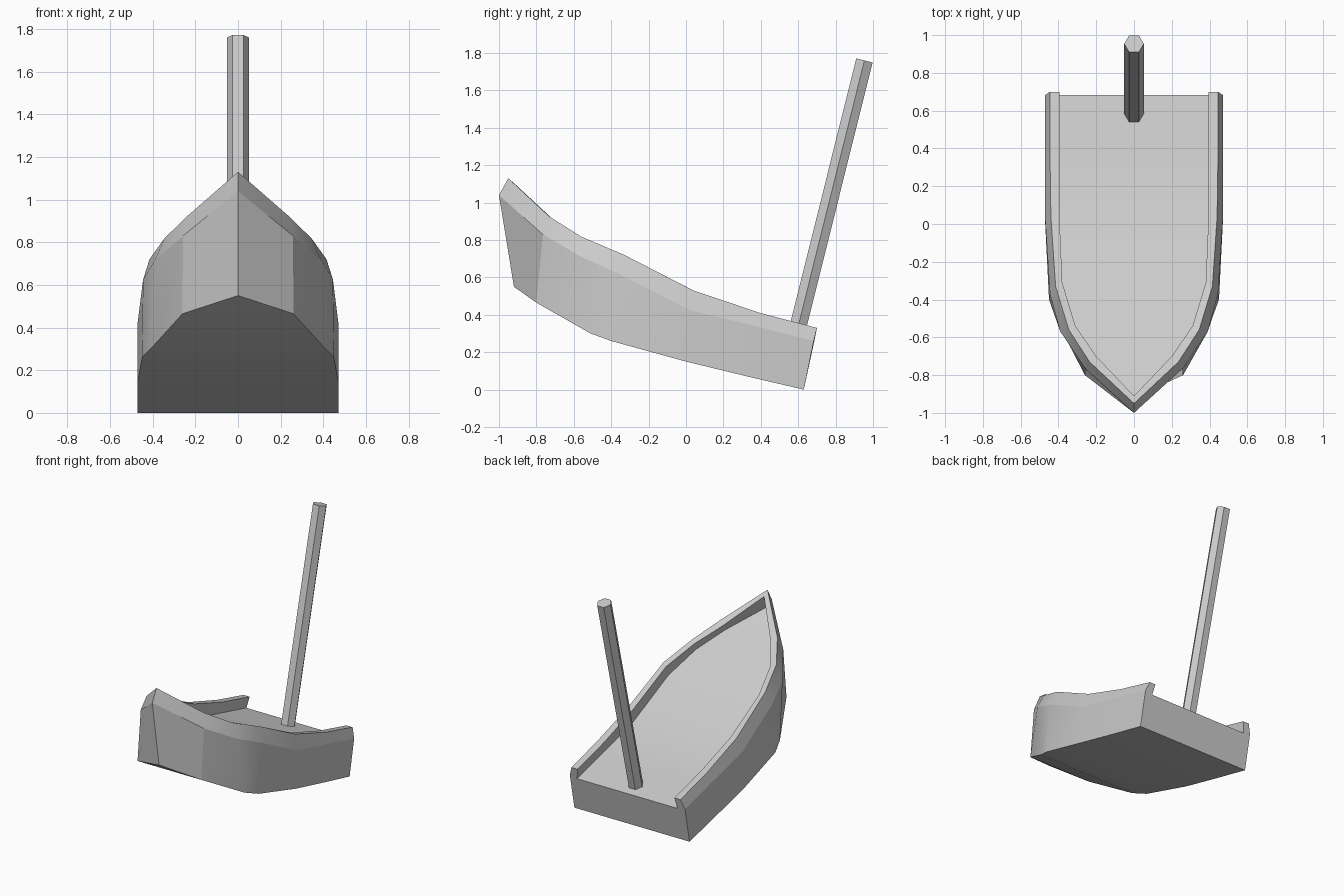
import bpy, bmesh, math
from mathutils import Vector

if "Cube" in bpy.data.objects:
    bpy.data.objects.remove(bpy.data.objects["Cube"])


def finish(name, bm, angle=None):
    bmesh.ops.remove_doubles(bm, verts=bm.verts, dist=0.0005)
    bmesh.ops.recalc_face_normals(bm, faces=bm.faces)
    me = bpy.data.meshes.new(name)
    bm.to_mesh(me)
    bm.free()
    ob = bpy.data.objects.new(name, me)
    bpy.context.collection.objects.link(ob)
    if angle:
        bpy.ops.object.select_all(action='DESELECT')
        ob.select_set(True)
        bpy.context.view_layer.objects.active = ob
        bpy.ops.object.shade_smooth_by_angle(angle=math.radians(angle))
    return ob


def loft(bm, rings):
    rows = [[bm.verts.new(p) for p in ring] for ring in rings]
    n = len(rows[0])
    for a, b in zip(rows, rows[1:]):
        for i in range(n):
            j = (i + 1) % n
            bm.faces.new((a[i], a[j], b[j], b[i]))
    return rows


# Hull: half sections from bow to stern (bottom, crease, rim outside, rim inside, deck edge)
sections = [
    [(0, -.92, .55), (0, -1.0, 1.04), (0, -.95, 1.13), (0, -.91, 1.095), (0, -.95, 1.005)],
    [(.26, -.80, .465), (.258, -.765, .83), (.235, -.73, .925), (.20, -.70, .90), (.205, -.745, .855)],
    [(.41, -.51, .30), (.39, -.57, .715), (.345, -.56, .818), (.31, -.54, .805), (.318, -.57, .75)],
    [(.45, -.40, .26), (.445, -.37, .625), (.415, -.33, .72), (.38, -.31, .705), (.388, -.35, .625)],
    [(.47, 0, .15), (.47, .02, .425), (.44, .04, .53), (.395, .05, .525), (.41, .05, .41)],
    [(.47, .33, .07), (.47, .37, .34), (.445, .39, .412), (.395, .39, .41), (.41, .38, .327)],
    [(.47, .63, 0), (.47, .683, .26), (.445, .70, .33), (.395, .70, .33), (.41, .684, .25)],
]
bm = bmesh.new()
rows = loft(bm, [s + [(-x, y, z) for x, y, z in reversed(s)] for s in sections])
bm.faces.new(rows[-1])
finish("boat_hull", bm, 15)

# Pole: leaning hexagonal bar standing on the deck
base, tip = Vector((0, .58, .26)), Vector((0, .954, 1.76))
d = (tip - base).normalized()
side = Vector((1, 0, 0))
up = side.cross(d)
bm = bmesh.new()
ends = loft(bm, [[c + .052 * (math.cos(math.pi * k / 3) * side + math.sin(math.pi * k / 3) * up)
                  for k in range(6)] for c in (base, tip)])
for ring in ends:
    bm.faces.new(ring)
finish("pole", bm)
